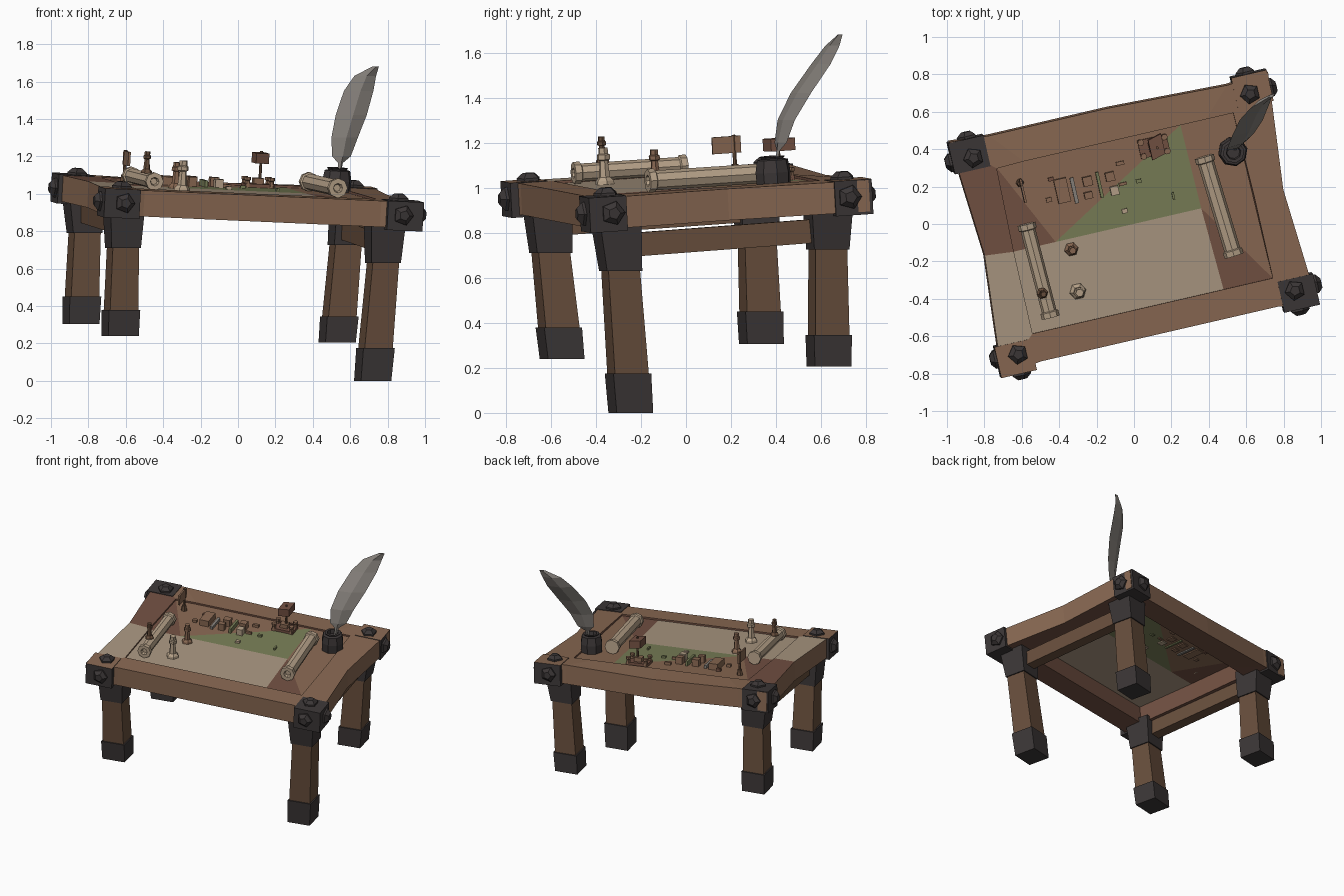
import bpy, bmesh, math
from mathutils import Vector, Matrix

if "Cube" in bpy.data.objects:
    bpy.data.objects.remove(bpy.data.objects["Cube"])

def mat(name, r, g, b):
    m = bpy.data.materials.new(name)
    m.diffuse_color = (r, g, b, 1)
    m.use_nodes = True
    m.node_tree.nodes["Principled BSDF"].inputs["Base Color"].default_value = m.diffuse_color
    return m

WOOD = mat("wood", .25, .14, .085)
RED = mat("red_wood", .17, .082, .055)
DARK = mat("dark_wood", .14, .078, .046)
IRON = mat("iron", .045, .038, .038)
PARCH = mat("parchment", .40, .31, .22)
GREEN = mat("map_green", .19, .21, .095)
BONE = mat("scroll_paper", .47, .36, .25)
GREY = mat("feather", .24, .22, .20)

# The desk is yawed and tilted: M maps desk coordinates to world
yaw = math.radians(13)
c, s = math.cos(yaw), math.sin(yaw)
ux = Vector((c, s, -.057 * c + .055 * s)).normalized()
uz = Vector((.057, -.055, 1)).normalized()
uy = uz.cross(ux)
M = Matrix((ux, uy, uz)).transposed().to_4x4()
M.translation = (0, 0, 1.03)

def ground(x, y):
    return 1.03 - .057 * x + .055 * y

def make(name, verts, faces, mats, idx=None, tf=None, fix=True):
    me = bpy.data.meshes.new(name)
    me.from_pydata([tuple(tf @ Vector(v)) if tf else tuple(v) for v in verts], [], faces)
    for m in mats:
        me.materials.append(m)
    if idx:
        for p, i in zip(me.polygons, idx):
            p.material_index = i
    if fix:
        bm = bmesh.new()
        bm.from_mesh(me)
        bmesh.ops.recalc_face_normals(bm, faces=bm.faces)
        bm.to_mesh(me)
        bm.free()
    ob = bpy.data.objects.new(name, me)
    bpy.context.collection.objects.link(ob)
    return ob

def loft(name, rings, m, tf=None):
    """Skin a list of equal-sized rings and cap both ends."""
    n = len(rings[0])
    v = [p for r in rings for p in r]
    f = [(k * n + i, k * n + (i + 1) % n, (k + 1) * n + (i + 1) % n, (k + 1) * n + i)
         for k in range(len(rings) - 1) for i in range(n)]
    f += [tuple(range(n))[::-1], tuple(range(len(v) - n, len(v)))]
    return make(name, v, f, [m], tf=tf)

def box(name, lo, hi, m, tf=None):
    q = lambda z: [(lo[0], lo[1], z), (hi[0], lo[1], z), (hi[0], hi[1], z), (lo[0], hi[1], z)]
    return loft(name, [q(lo[2]), q(hi[2])], m, tf)

def turned(name, base, axis, profile, n, m, tf=None):
    """Lathe a (radius, height) profile about an axis."""
    q = Vector(axis).to_track_quat('Z', 'Y')
    rings = [[Vector(base) + q @ Vector((r * math.cos(2 * math.pi * i / n),
              r * math.sin(2 * math.pi * i / n), h)) for i in range(n)] for r, h in profile]
    return loft(name, rings, m, tf)

def at(x, y, lift=0):
    t = M.copy()
    t.translation = (x, y, ground(x, y) - .012 + lift)
    return t

# Frame ring with pinched sides
outer = [(-.87, -.64), (-.65, -.605), (.65, -.605), (.865, -.64), (.82, 0), (.88, .63),
         (.65, .612), (0, .635), (-.65, .635), (-.865, .65), (-.817, .015)]
inner = [(-.66, -.45), (-.55, -.45), (.55, -.45), (.66, -.45), (.66, 0), (.65, .46),
         (.5, .46), (0, .46), (-.5, .46), (-.65, .455), (-.66, 0)]
n = len(outer)
verts = [(u, v, h - (.015 if (u, v) == (0, .635) else 0))
         for h in (0, -.14) for loop in (outer, inner) for u, v in loop]
faces, idx = [], []
for i in range(n):
    j = (i + 1) % n
    faces += [(i, j, n + j, n + i), (2 * n + i, 2 * n + j, j, i),
              (3 * n + i, 3 * n + j, 2 * n + j, 2 * n + i), (n + i, n + j, 3 * n + j, 3 * n + i)]
    idx += [{9: 1, 10: 2}.get(i, 0), 0, 1, 1]
make("desk_frame", verts, faces, [WOOD, RED, PARCH], idx, M)

# Map sheet split into coloured areas
pts = [(-.66, -.45), (.39, -.45), (.37, 0), (-.43, 0), (-.66, 0), (.36, .46),
       (-.65, .46), (.65, .46), (.66, -.45)]
make("map_sheet", [(u, v, -.012) for u, v in pts],
     [(0, 1, 2, 3, 4), (3, 2, 5), (4, 3, 6), (3, 5, 6), (2, 7, 5), (2, 8, 7), (1, 8, 2)],
     [PARCH, GREEN, RED, WOOD], [0, 1, 2, 3, 3, 3, 2], M)

# Iron corner blocks and five-sided bolts
bolt = [(.055, -.01), (.055, .012), (.028, .035)]
for name, sx, sy in (("front_left", -1, -1), ("front_right", 1, -1),
                     ("back_right", 1, 1), ("back_left", -1, 1)):
    blk = box(name + "_corner", (min(sx * .68, sx * .875), min(sy * .475, sy * .645), -.152),
              (max(sx * .68, sx * .875), max(sy * .475, sy * .645), .004), IRON, M)
    if sx == sy:
        blk.data.materials.append(WOOD)
        blk.data.polygons[5].material_index = 1
    turned(name + "_top_bolt", (sx * .76, sy * .54, .004), (0, 0, 1), bolt, 5, IRON, M)
    turned(name + "_side_bolt", (sx * .875, sy * .54, -.07), (sx, 0, 0), bolt, 5, IRON, M)
    turned(name + "_face_bolt", (sx * .765, sy * .645, -.07), (0, sy, 0), bolt, 5, IRON, M)

# Legs: top, cap bottom, foot bottom (world), foot height
def square(p, h):
    return [(p[0] + h * (a * c - b * s), p[1] + h * (a * s + b * c), p[2])
            for a, b in ((-1, -1), (1, -1), (1, 1), (-1, 1))]

legs = {"front_right": ((.785, -.31, .84), (.775, -.29, .63), (.72, -.245, 0), .175),
        "front_left": ((-.61, -.615, .92), (-.615, -.6, .71), (-.63, -.55, .24), .14),
        "back_left": ((-.83, .31, 1.0), (-.82, .315, .79), (-.84, .335, .305), .145),
        "back_right": ((.60, .63, .92), (.575, .63, .725), (.53, .635, .205), .14)}
for name, (t, k, b, fh) in legs.items():
    t, k, b = Vector(t), Vector(k), Vector(b)
    knee = b + (k - b) * (fh / (k.z - b.z))
    loft(name + "_leg_cap", [square(k, .08), square(t, .094)], IRON)
    loft(name + "_leg", [square(knee, .077), square(k, .072)], DARK)
    loft(name + "_foot", [square(b, .083), square(knee, .086)], IRON)

# Side rails between the legs
for name, a, b, drop in (("right_rail", "front_right", "back_right", .0),
                         ("left_rail", "front_left", "back_left", .0)):
    a, b = Vector(legs[a][1]), Vector(legs[b][1])
    za, zb = (.69, .76) if name == "right_rail" else (.785, .85)
    w = Vector((c, s, 0)) * .04
    ring = lambda p, z: [(*(p + d * w).xy, z + h) for d, h in ((-1, 0), (1, 0), (1, .105), (-1, .105))]
    loft(name, [ring(a, za), ring(b, zb)], DARK)

# Rolled scrolls with end collars
for name, a, b, r, m in (("left_scroll", (-.575, 0, 1.098), (-.445, -.5, 1.065), .043, BONE),
                         ("right_scroll", (.375, .36, 1.065), (.535, -.17, 1.03), .047, BONE)):
    a, b = Vector(a), Vector(b)
    L = (b - a).length
    turned(name, a, b - a, [(r + .006, 0), (r + .006, .03), (r - .003, .035), (r - .003, L - .035),
           (r + .006, L - .03), (r + .006, L), (r * .55, L), (r * .4, L - .02)], 8, m)

# Ink pot
turned("ink_pot", (0, 0, 0), (0, 0, 1), [(.076, -.01), (.08, .06), (.07, .115), (.05, .12),
       (.058, .13), (.04, .13), (.035, .1)], 8, IRON, at(.525, .39))

# Quill feather: flat diamond sections along a leaning stem
stem = [(.54, .40, 1.10, .1), (.548, .41, 1.165, .15), (.553, .42, 1.2, .6), (.57, .445, 1.3, .85),
        (.605, .51, 1.42, 1), (.645, .60, 1.55, .95), (.68, .65, 1.63, .7), (.735, .685, 1.68, .22)]
rings = []
for x, y, z, k in stem:
    w, t = Vector((.083, .045, 0)) * k, Vector((-.007, .011, 0)) * (.5 + k)
    p = Vector((x, y, z))
    rings.append([p - w, p - t, p + w, p + t])
loft("quill_feather", rings, GREY)

# Gaming-piece pawns
pawn = [(.045, 0), (.042, .015), (.026, .03), (.019, .1), (.03, .105), (.03, .125), (.022, .13), (.022, .155)]
for name, x, y, k, lift, m in (("front_pawn", -.3, -.36, 1, 0, BONE),
                               ("middle_pawn", -.335, -.135, .85, .0, WOOD),
                               ("scroll_pawn", -.49, -.37, .7, .085, DARK)):
    turned(name, (0, 0, 0), (0, 0, 1), [(r * k, h * (k + .05)) for r, h in pawn], 6, m, at(x, y, lift))

# Small flag
turned("flag_base", (0, 0, 0), (0, 0, 1), [(.022, 0), (.016, .04)], 6, DARK, at(-.61, .22))
turned("flag_pole", (0, 0, 0), (0, 0, 1), [(.009, 0), (.009, .17)], 6, DARK, at(-.61, .22))
box("flag_cloth", (-.006, -.1, .09), (.006, .03, .165), WOOD, at(-.61, .22))

# Little fort with posts and banner
fort = at(.105, .415)
box("fort_base", (-.08, -.05, 0), (.08, .05, .02), RED, fort)
for i, (x, y) in enumerate(((-1, -1), (1, -1), (1, 1), (-1, 1))):
    turned("fort_tower_%d" % i, (x * .065, y * .038, 0), (0, 0, 1),
           [(.017, 0), (.013, .035), (.018, .04), (.018, .055)], 6, WOOD, fort)
box("fort_keep", (-.028, -.025, 0), (.028, .025, .05), WOOD, fort)
turned("fort_pole", (.01, 0, .04), (0, 0, 1), [(.008, 0), (.008, .155)], 6, DARK, fort)
loft("fort_banner", [[(x, y, z) for x, y in ((-.03, -.06), (.045, -.06 + .02), (.045, .07), (-.03, .05))]
                     for z in (.13, .185)], RED, fort)

# Toy buildings and pebbles on the map
for i, (x, y, a, b, h, m) in enumerate((
        (-.385, .18, .034, .065, .045, WOOD), (-.32, .18, .010, .07, .02, GREY),
        (-.25, .23, .025, .025, .05, WOOD), (-.245, .155, .022, .018, .05, WOOD),
        (-.185, .21, .008, .07, .035, GREEN), (-.13, .255, .024, .024, .05, WOOD),
        (-.105, .18, .022, .024, .045, BONE), (-.445, .24, .015, .01, .02, RED),
        (-.075, .325, .022, .010, .02, WOOD), (-.06, .215, .022, .008, .018, WOOD),
        (.025, .23, .014, .010, .015, GREEN), (.21, .15, .006, .02, .015, GREEN),
        (-.455, .13, .015, .012, .02, WOOD), (-.05, .07, .015, .012, .015, BONE))):
    box("toy_building_%d" % i, (-a, -b, -.008), (a, b, h), m, at(x, y))
